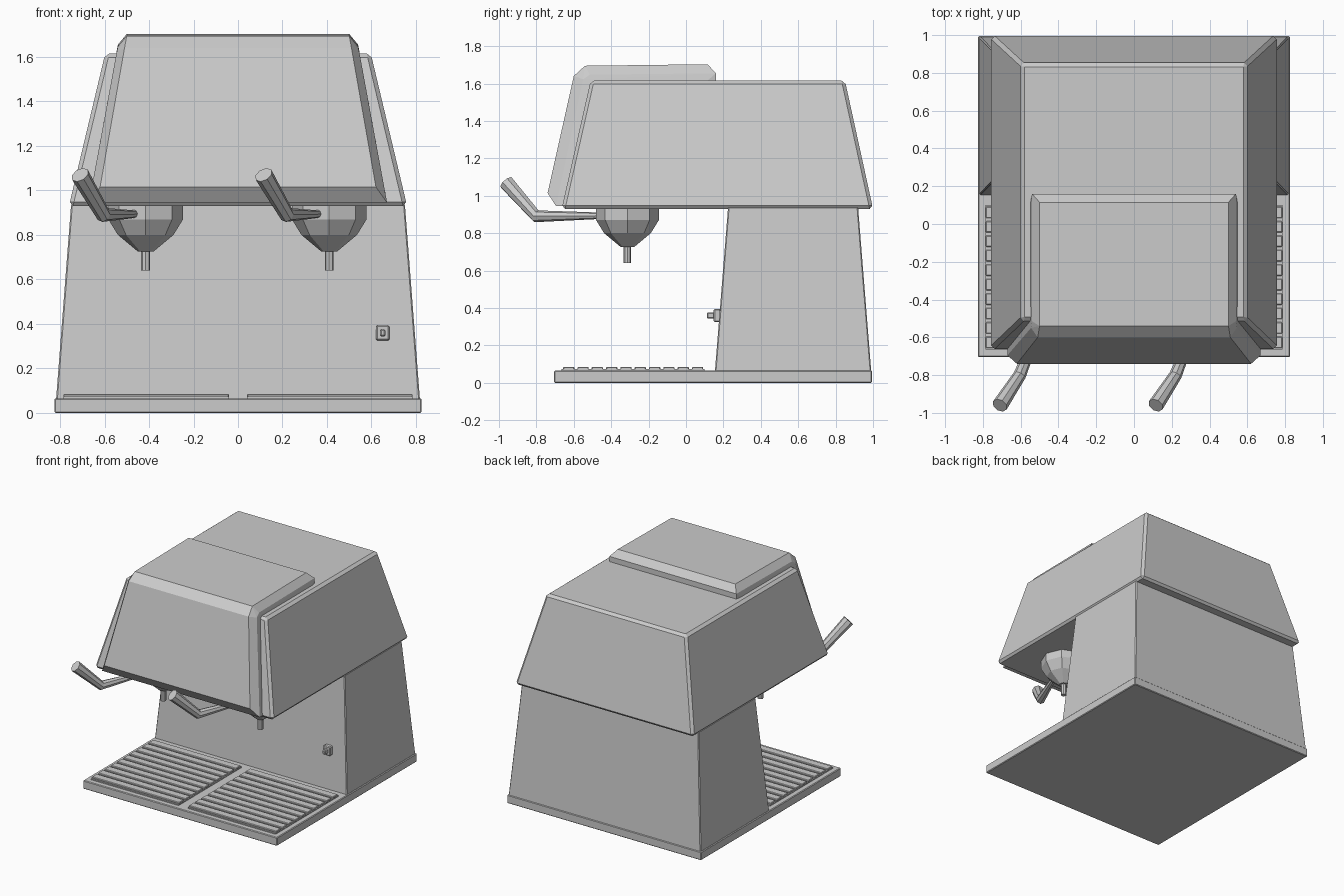
import bpy, bmesh
from mathutils import Matrix

cube = bpy.data.objects.get("Cube")
if cube:
    bpy.data.objects.remove(cube, do_unlink=True)

GREY = (0.6, 0.6, 0.6, 1)
metal = bpy.data.materials.new("plain grey")
metal.use_nodes = True
metal.diffuse_color = GREY
metal.node_tree.nodes["Principled BSDF"].inputs["Base Color"].default_value = GREY


def finish(name, bm):
    bmesh.ops.recalc_face_normals(bm, faces=bm.faces)
    mesh = bpy.data.meshes.new(name)
    bm.to_mesh(mesh)
    bm.free()
    mesh.materials.append(metal)
    ob = bpy.data.objects.new(name, mesh)
    bpy.context.collection.objects.link(ob)
    return ob


def bevel(ob, width):
    mod = ob.modifiers.new("bevel", 'BEVEL')
    mod.width, mod.segments = width, 1
    return ob


def hull(name, points):
    bm = bmesh.new()
    for p in points:
        bm.verts.new(p)
    res = bmesh.ops.convex_hull(bm, input=bm.verts)
    loose = {g for g in res["geom_interior"] if isinstance(g, bmesh.types.BMVert)}
    bmesh.ops.delete(bm, geom=list(loose), context='VERTS')
    bmesh.ops.dissolve_limit(bm, angle_limit=0.02, verts=bm.verts, edges=bm.edges)
    return finish(name, bm)


def taper(name, low, high):
    """Tapered box; each end is (x0, x1, y0, y1, z)."""
    return hull(name, [(x, y, e[4]) for e in (low, high) for x in e[:2] for y in e[2:4]])


def box(name, x0, x1, y0, y1, z0, z1):
    return taper(name, (x0, x1, y0, y1, z0), (x0, x1, y0, y1, z1))


def lathe(name, x, y, profile, sides=8):
    """Stack of cone frustums through (radius, z) pairs."""
    bm = bmesh.new()
    for (r0, z0), (r1, z1) in zip(profile, profile[1:]):
        bmesh.ops.create_cone(bm, cap_ends=True, segments=sides, radius1=r0, radius2=r1,
                              depth=z1 - z0, matrix=Matrix.Translation((x, y, (z0 + z1) / 2)))
    return finish(name, bm)


def tube(name, points):
    """Eight-sided tube through (x, y, z, radius) points."""
    cu = bpy.data.curves.new(name, 'CURVE')
    cu.dimensions = '3D'
    cu.bevel_depth, cu.bevel_resolution = 1.0, 2
    cu.use_fill_caps = True
    sp = cu.splines.new('POLY')
    sp.points.add(len(points) - 1)
    for pt, (x, y, z, r) in zip(sp.points, points):
        pt.co, pt.radius = (x, y, z, 1), r
    cu.materials.append(metal)
    ob = bpy.data.objects.new(name, cu)
    bpy.context.collection.objects.link(ob)
    bpy.ops.object.select_all(action='DESELECT')
    ob.select_set(True)
    bpy.context.view_layer.objects.active = ob
    bpy.ops.object.convert(target='MESH')
    for poly in bpy.context.object.data.polygons:
        poly.use_smooth = False


# Base plate and tapered rear column
bevel(box("base_plate", -0.825, 0.825, -0.705, 0.995, 0, 0.065), 0.005)
bevel(taper("rear_column", (-0.822, 0.822, 0.15, 0.995, 0.005),
            (-0.75, 0.75, 0.225, 0.92, 0.94)), 0.006)

# Hood with chamfered edges
bevel(taper("hood", (-0.76, 0.76, -0.665, 1.0, 0.93),
            (-0.597, 0.597, -0.51, 0.85, 1.615)), 0.018)

# Raised cover wrapping over the front and top of the hood
half = [(0.62, -0.74, 1.015), (0.51, -0.60, 1.64), (0.50, -0.54, 1.695), (0.50, 0.115, 1.703),
        (0.67, -0.695, 0.945), (0.545, -0.55, 1.623), (0.54, -0.515, 1.647), (0.54, 0.16, 1.655),
        (0.67, -0.65, 0.945), (0.54, 0.16, 1.6)]
hull("front_cover", [(s * x, y, z) for s in (-1, 1) for x, y, z in half])

# Drip trays with slats
SLATS, PITCH = 10, 0.0765
for side, x0, x1 in (("right", -0.785, -0.04), ("left", 0.04, 0.785)):
    box(f"{side}_tray", x0, x1, -0.665, 0.10, 0.06, 0.073)
    for i in range(SLATS):
        y = -0.665 + i * PITCH
        bevel(box(f"{side}_tray_slat_{i + 1}", x0, x1, y + 0.008, y + PITCH - 0.008,
                  0.07, 0.085), 0.004)

# Brew heads with spouts and angled handles
for side, x in (("right", -0.415), ("left", 0.41)):
    lathe(f"{side}_brew_head", x, -0.313, [(0.035, 0.725), (0.125, 0.80), (0.168, 0.87), (0.168, 0.935)])
    lathe(f"{side}_spout", x, -0.313, [(0.02, 0.64), (0.02, 0.74)])
    tube(f"{side}_handle", [(x - 0.03, -0.38, 0.9, 0.02), (x - 0.06, -0.48, 0.893, 0.018),
                            (x - 0.19, -0.80, 0.89, 0.034), (x - 0.295, -0.96, 1.07, 0.042)])

# Power switch
bevel(box("switch_plate", 0.62, 0.68, 0.148, 0.185, 0.325, 0.395), 0.006)
bevel(box("switch_toggle", 0.638, 0.662, 0.112, 0.16, 0.343, 0.377), 0.006)
